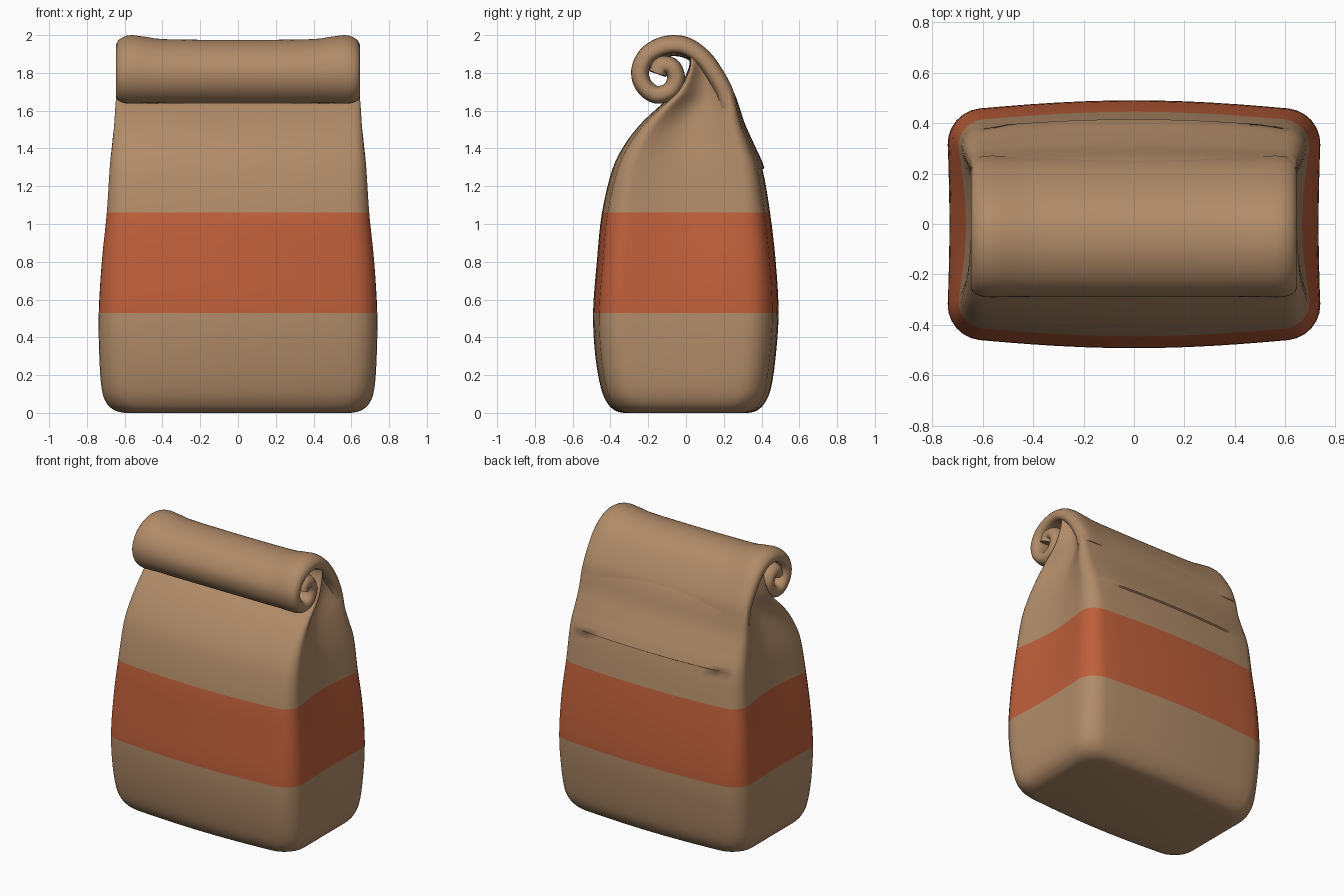
import bpy, bmesh, math
from mathutils import Vector

if "Cube" in bpy.data.objects:
    bpy.data.objects.remove(bpy.data.objects["Cube"])


def material(name, rgb):
    m = bpy.data.materials.new(name)
    m.diffuse_color = (*rgb, 1)
    m.use_nodes = True
    m.node_tree.nodes["Principled BSDF"].inputs["Base Color"].default_value = m.diffuse_color
    return m


PAPER = material("tan paper", (0.44, 0.26, 0.14))
BAND = material("orange band", (0.52, 0.115, 0.043))


def spline(rows, sub):
    """Catmull-Rom through rows of equal length, passing through every row."""
    out = []
    for i in range(len(rows) - 1):
        p0, p1 = rows[max(i - 1, 0)], rows[i]
        p2, p3 = rows[i + 1], rows[min(i + 2, len(rows) - 1)]
        for k in range(sub):
            t = k / sub
            out.append([0.5 * (2 * b + (c - a) * t + (2 * a - 5 * b + 4 * c - d) * t * t
                               + (3 * b - a - 3 * c + d) * t ** 3)
                        for a, b, c, d in zip(p0, p1, p2, p3)])
    out.append(list(rows[-1]))
    return out


def loft(name, rings, mats, rule=None):
    """Skin closed rings of points and cap both ends."""
    bm = bmesh.new()
    vs = [[bm.verts.new(p) for p in ring] for ring in rings]
    n = len(vs[0])
    for a, b in zip(vs, vs[1:]):
        for i in range(n):
            j = (i + 1) % n
            bm.faces.new((a[i], a[j], b[j], b[i]))
    if rule:
        bm.faces.new(vs[0])
        bm.faces.new(vs[-1])
    else:                                   # ribbon ends: quads between both sides
        for ring in (vs[0], vs[-1]):
            for i in range(n // 2 - 1):
                bm.faces.new((ring[i], ring[i + 1], ring[n - 2 - i], ring[n - 1 - i]))
    bmesh.ops.recalc_face_normals(bm, faces=bm.faces)
    for f in bm.faces:
        f.smooth = True
        if rule:
            f.material_index = rule(f.calc_center_median())
    me = bpy.data.meshes.new(name)
    bm.to_mesh(me)
    bm.free()
    ob = bpy.data.objects.new(name, me)
    bpy.context.collection.objects.link(ob)
    for m in mats:
        me.materials.append(m)
    bpy.ops.object.select_all(action='DESELECT')
    ob.select_set(True)
    bpy.context.view_layer.objects.active = ob
    bpy.ops.object.shade_smooth_by_angle(angle=math.radians(60))
    return ob


# Bag body: z, half width, front y, back y, corner radius, gusset depth
BODY = [
    (0.0, .60, -.33, .33, .13, 0), (.012, .65, -.375, .375, .13, 0),
    (.05, .695, -.415, .415, .13, 0), (.13, .722, -.45, .45, .13, 0),
    (.30, .736, -.48, .475, .13, .005), (.53, .742, -.492, .49, .13, .015),
    (.80, .73, -.472, .475, .12, .03), (1.06, .706, -.445, .445, .11, .04),
    (1.29, .692, -.39, .405, .09, .055), (1.42, .682, -.325, .355, .08, .07),
    (1.53, .674, -.24, .31, .07, .085), (1.62, .667, -.145, .283, .055, .09),
    (1.70, .66, -.055, .252, .045, .08), (1.79, .65, .0, .195, .03, .06),
    (1.87, .64, .02, .142, .02, .03), (1.93, .625, -.01, .075, .01, .015)]


def body_ring(z, hw, yf, yb, r, g, step=0.0):
    bulge = 0.045 * (yb - yf)
    mid, hd = (yf + yb) / 2, (yb - yf) / 2 - bulge
    pts = []
    corners = [(1, 1), (-1, 1), (-1, -1), (1, -1)]
    for q, (sx, sy) in enumerate(corners):
        for k in range(7):                  # rounded corner
            a = math.pi / 2 * (q + k / 6)
            pts.append((sx * (hw - r) + r * math.cos(a), sy * (hd - r) + r * math.sin(a)))
        nx, ny = corners[(q + 1) % 4]
        a = math.pi / 2 * (q + 1)
        ex, ey = nx * (hw - r) + r * math.cos(a), ny * (hd - r) + r * math.sin(a)
        px, py = pts[-1]
        for k in range(1, 12):              # straight side
            pts.append((px + (ex - px) * k / 12, py + (ey - py) * k / 12))
    ring = []
    for x, y in pts:
        u, v = min(1, abs(x) / hw), min(1, abs(y) / hd)
        side = max(0, (u - 0.8) / 0.2)
        ny = y + math.copysign(1, y) * v ** 2 * bulge * math.cos(u * math.pi / 2)
        nx = x - math.copysign(1, x) * g * side * math.cos(v * math.pi / 2) ** 1.4
        if y > 0 and v > 0.9 and abs(x) < 0.6:
            ny += step
        ring.append((nx, ny + mid, z))
    return ring


rings = []
rows = spline(BODY, 4)
for i, row in enumerate(rows):
    z = row[0]
    # slight ledge on the back where the folded paper starts
    step = 0.012 * max(0, 1 - (z - 1.29) / 0.3) if z > 1.291 else 0
    rings.append(body_ring(*row, step))
    if abs(z - 1.29) < 0.001:
        f = 0.006 / (rows[i + 1][0] - z)
        rings.append(body_ring(*[a + (b - a) * f for a, b in zip(row, rows[i + 1])], 0.012))
loft("bag_body", rings, [PAPER, BAND], lambda c: 1 if 0.53 < c.z < 1.06 else 0)

# Rolled top: spiral path (y, z) swept across the width
ROLL = [(.225, 1.62), (.203, 1.70), (.155, 1.79), (.097, 1.872), (.022, 1.932),
        (-.05, 1.953), (-.13, 1.942), (-.205, 1.895), (-.243, 1.815),
        (-.225, 1.735), (-.16, 1.685), (-.085, 1.705), (-.052, 1.77),
        (-.075, 1.832), (-.128, 1.842), (-.15, 1.80)]
path = [Vector(p) for p in spline(ROLL, 5)]
normals = []
for i in range(len(path)):
    d = (path[min(i + 1, len(path) - 1)] - path[max(i - 1, 0)]).normalized()
    normals.append(Vector((d.y, -d.x)))


def roll_ring(x, thick):
    t = 0.046 * thick
    flare = 0.965 + 0.035 * math.exp(-((abs(x) - .56) / .09) ** 2)
    flare += 0.012 * (x / 0.6) ** 2 * (abs(x) < .5)
    outer = [p + n * t for p, n in zip(path, normals)]
    inner = [p - n * t for p, n in zip(path, normals)]
    return [(x, p.x, 1.64 + (p.y - 1.64) * (2 * flare - 1 if p.y > 1.9 else
             1 + (2 * flare - 2) * max(0, p.y - 1.64) / .26)) for p in outer + inner[::-1]]


half = [(.06, 1), (.18, 1), (.30, 1), (.38, 1), (.44, .97), (.48, .97), (.52, 1), (.56, 1.02),
        (.59, 1), (.612, .9), (.628, .75), (.64, .5), (.645, .2)]
stations = [(-x, t) for x, t in reversed(half)] + half
loft("rolled_top", [roll_ring(x, t) for x, t in stations], [PAPER])
